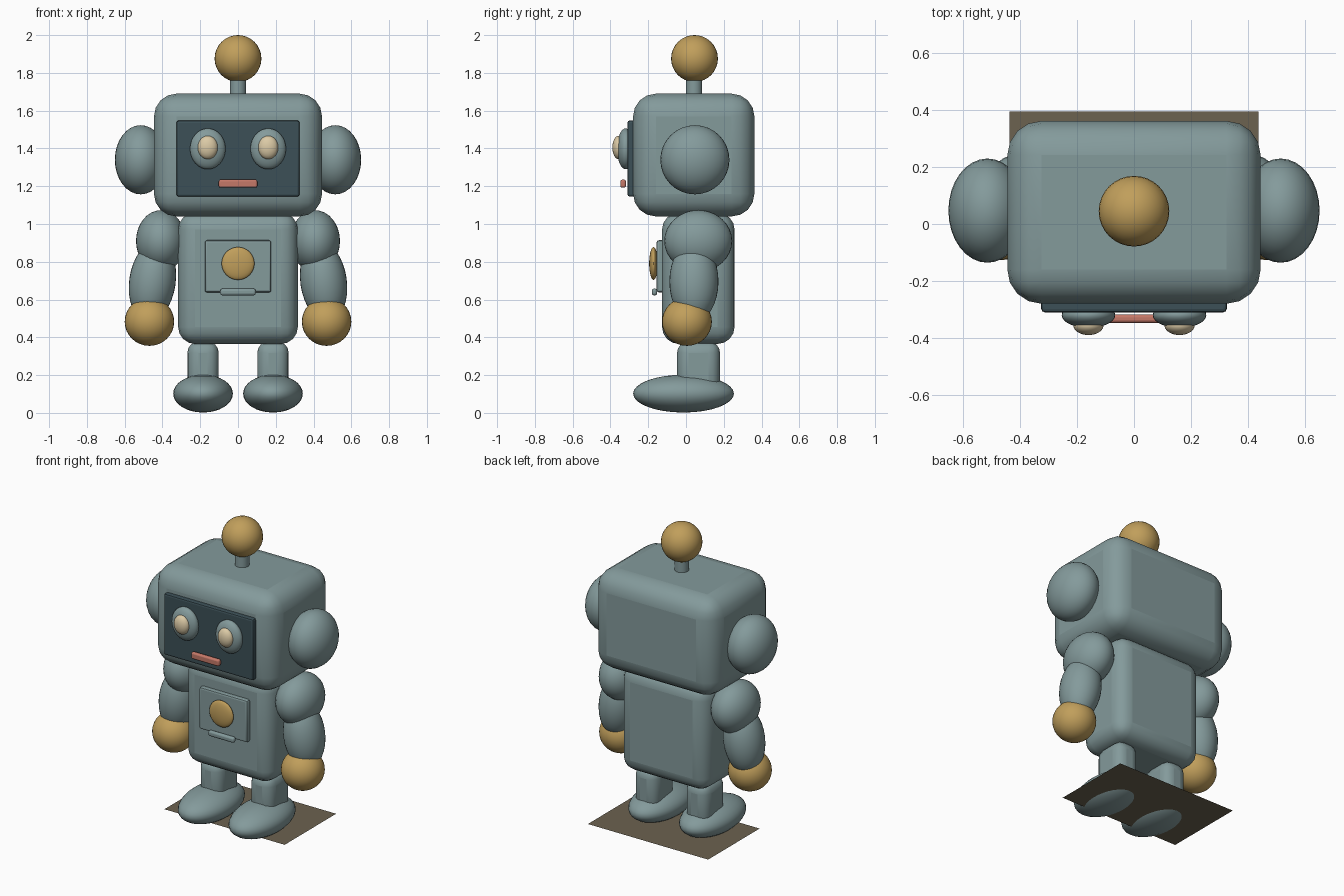
import bpy, math

if "Cube" in bpy.data.objects:
    bpy.data.objects.remove(bpy.data.objects["Cube"])


def material(name, rgb):
    m = bpy.data.materials.new(name)
    m.diffuse_color = (*rgb, 1.0)
    m.use_nodes = True
    m.node_tree.nodes["Principled BSDF"].inputs["Base Color"].default_value = m.diffuse_color
    return m


TEAL = material("dusty teal", (0.23, 0.325, 0.33))
GOLD = material("brass gold", (0.53, 0.345, 0.105))
DARK = material("dark slate", (0.045, 0.08, 0.095))
CREAM = material("cream", (0.71, 0.59, 0.38))
RED = material("dusty red", (0.56, 0.19, 0.14))
BROWN = material("mud brown", (0.15, 0.122, 0.08))


def finish(name, mat, angle=40):
    ob = bpy.context.object
    ob.name = name
    ob.data.materials.append(mat)
    bpy.ops.object.transform_apply(location=False, rotation=True, scale=True)
    bpy.ops.object.shade_smooth_by_angle(angle=math.radians(angle))
    return ob


def ellipsoid(name, mat, centre, radii, rot=(0, 0, 0)):
    bpy.ops.mesh.primitive_uv_sphere_add(segments=32, ring_count=16, location=centre, rotation=rot)
    bpy.context.object.scale = radii
    return finish(name, mat)


def rounded_box(name, mat, lo, hi, radius, segments=4):
    centre = [(a + b) / 2 for a, b in zip(lo, hi)]
    bpy.ops.mesh.primitive_cube_add(size=1, location=centre)
    bpy.context.object.scale = [b - a for a, b in zip(lo, hi)]
    ob = finish(name, mat)
    bevel = ob.modifiers.new("rounding", 'BEVEL')
    bevel.width = radius
    bevel.segments = segments
    bevel.limit_method = 'NONE'
    bpy.ops.object.modifier_apply(modifier=bevel.name)
    bpy.ops.object.shade_smooth_by_angle(angle=math.radians(40))
    return ob


# Head and antenna
rounded_box("head", TEAL, (-0.445, -0.28, 1.04), (0.445, 0.362, 1.69), 0.12)
bpy.ops.mesh.primitive_cylinder_add(vertices=24, radius=0.043, depth=0.14, location=(0, 0.043, 1.73))
finish("antenna_stem", TEAL)
ellipsoid("antenna_ball", GOLD, (0, 0.045, 1.876), (0.124, 0.124, 0.124))

# Face screen and mouth
rounded_box("face_screen", DARK, (-0.326, -0.31, 1.145), (0.326, -0.268, 1.548), 0.012, 2)
rounded_box("mouth", RED, (-0.102, -0.347, 1.192), (0.102, -0.318, 1.235), 0.01, 3)

# Torso, chest panel, button and bar
rounded_box("torso", TEAL, (-0.317, -0.127, 0.365), (0.317, 0.257, 1.06), 0.09)
rounded_box("chest_panel", TEAL, (-0.176, -0.156, 0.638), (0.176, -0.115, 0.914), 0.012, 2)
ellipsoid("chest_button", GOLD, (0, -0.172, 0.791), (0.087, 0.023, 0.087))
rounded_box("chest_bar", TEAL, (-0.094, -0.181, 0.622), (0.094, -0.153, 0.658), 0.012, 3)

# Paired parts on both sides
for side, s in (("left", -1), ("right", 1)):
    ellipsoid(f"{side}_ear", TEAL, (s * 0.515, 0.047, 1.34), (0.137, 0.183, 0.183))
    ellipsoid(f"{side}_eye_socket", TEAL, (s * 0.16, -0.32, 1.398), (0.094, 0.045, 0.108))
    ellipsoid(f"{side}_pupil", CREAM, (s * 0.16, -0.356, 1.405), (0.053, 0.034, 0.062))
    ellipsoid(f"{side}_shoulder", TEAL, (s * 0.408, 0.065, 0.91), (0.132, 0.18, 0.163))
    ellipsoid(f"{side}_arm", TEAL, (s * 0.453, 0.042, 0.695), (0.123, 0.13, 0.215),
              (0, -s * math.radians(8), 0))
    ellipsoid(f"{side}_hand", GOLD, (s * 0.469, 0.005, 0.483), (0.131, 0.132, 0.128))
    rounded_box(f"{side}_leg", TEAL, (s * 0.185 - 0.083, -0.047, 0.11),
                (s * 0.185 + 0.083, 0.18, 0.378), 0.06)
    ellipsoid(f"{side}_foot", TEAL, (s * 0.185, -0.013, 0.102), (0.158, 0.267, 0.1))

# Flat base sheet that the soles pass through
bpy.ops.mesh.primitive_plane_add(size=1, location=(0, 0.1275, 0.033))
bpy.context.object.scale = (0.876, 0.535, 1)
finish("base_sheet", BROWN)
